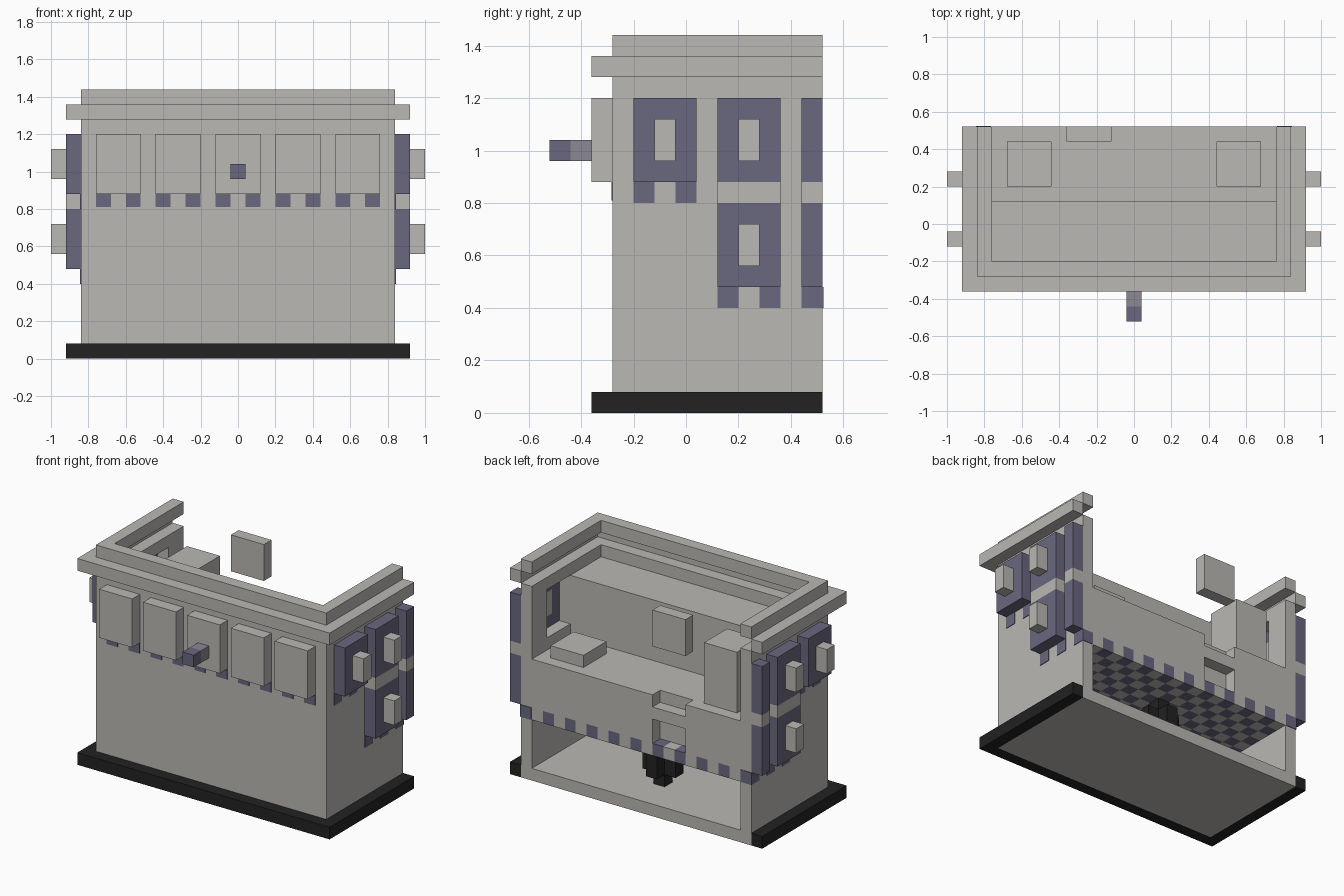
import bpy, bmesh
from mathutils import Vector

cube = bpy.data.objects.get("Cube")
if cube:
    bpy.data.objects.remove(cube, do_unlink=True)


def material(name, r, g, b):
    m = bpy.data.materials.new(name)
    m.use_nodes = True
    m.diffuse_color = (r, g, b, 1)
    m.node_tree.nodes["Principled BSDF"].inputs["Base Color"].default_value = (r, g, b, 1)
    return m


STONE = material("stone grey", .49, .48, .455)
PURPLE = material("dusky purple", .144, .136, .209)
MAUVE = material("pale mauve", .258, .246, .287)
BLACK = material("soft black", .016, .016, .016)


def finish(bm, name, *mats):
    mesh = bpy.data.meshes.new(name)
    bm.to_mesh(mesh)
    bm.free()
    for m in mats:
        mesh.materials.append(m)
    ob = bpy.data.objects.new(name, mesh)
    bpy.context.collection.objects.link(ob)
    return ob


def boxes(name, mat, *spans):
    """One object from boxes, each given as (x range, y range, z range)."""
    bm = bmesh.new()
    for span in spans:
        lo, hi = (Vector(p) for p in zip(*[sorted(r) for r in span]))
        verts = bmesh.ops.create_cube(bm, size=1)["verts"]
        for v in verts:
            v.co = (lo + hi) / 2 + v.co * (hi - lo)
    return finish(bm, name, mat)


def ring(name, mat, x, x_in, y, y_in, z):
    """Three-sided band, open at the back."""
    return boxes(name, mat, ((-x, x), (y, y_in), z),
                 ((x_in, x), (y_in, BACK), z), ((-x, -x_in), (y_in, BACK), z))


BACK, OUT, IN, EDGE = .52, .84, .76, .92
FRONT, FRONT_IN, FRONT_EDGE = -.28, -.20, -.36
EPS = .004
U = .08

# Base, floor and walls
boxes("ground_floor", STONE, ((-OUT, OUT), (FRONT, BACK), (0, U)))
ring("base_trim", BLACK, EDGE, OUT, FRONT_EDGE, FRONT, (0, U))
boxes("front_wall", STONE, ((-OUT, OUT), (FRONT, FRONT_IN), (U, 1.28)))
ring("cornice", STONE, EDGE, OUT, FRONT_EDGE, FRONT, (1.28, 1.36))
ring("parapet", STONE, OUT, IN, FRONT, FRONT_IN, (1.36, 1.44))

# Upper storey: slab with a niche at the back, and a raised front section
boxes("upper_floor", STONE,
      ((-IN, IN), (FRONT_IN, .44), (.48, .8)),
      ((-IN, -.36), (.44, BACK), (.48, .8)),
      ((-.12, IN), (.44, BACK), (.48, .8)),
      ((-.36, -.12), (.44, BACK), (.64, .72)))
boxes("raised_section", STONE, ((-IN, IN), (FRONT_IN, .12), (.8, 1.2)))
boxes("tall_block", STONE, ((-.68, -.44), (.2, .44), (.8, 1.2)))
boxes("low_block", STONE, ((.44, .68), (.2, .44), (.8, .88)))
boxes("floating_panel", STONE, ((-.36, -.12), (.44, BACK), (1.12, 1.36)))

# Chequered ceiling layer, coloured by cell parity
bm = bmesh.new()
nx, ny = 19, 9
bmesh.ops.create_grid(bm, x_segments=nx, y_segments=ny, size=.5)
for v in bm.verts:
    v.co = (v.co.x * nx * U, v.co.y * ny * U + .16, .4)
top = bmesh.ops.extrude_face_region(bm, geom=bm.faces[:])["geom"]
for v in top:
    if isinstance(v, bmesh.types.BMVert):
        v.co.z += U
bmesh.ops.recalc_face_normals(bm, faces=bm.faces[:])
for f in bm.faces:
    c = f.calc_center_median() - f.normal * U / 2
    f.material_index = int((round(c.x / U) + round(c.y / U)) % 2 == 0)
finish(bm, "chequered_ceiling", STONE, PURPLE)

# Hanging lamp: a centre column and a cross of arms
boxes("lamp", BLACK, ((-.04, .04), (.2, .28), (U, .4)),
      ((-.12, .12), (.2, .28), (.16, .32)),
      ((-.04, .04), (.12, .36), (.16, .32)))

# Front panels with two corbels each
for i in range(5):
    x = (i - 2) * .32
    boxes("front_panel_%d" % (i + 1), STONE, ((x - .12, x + .12), (FRONT_EDGE, FRONT), (.88, 1.2)))
    boxes("front_corbels_%d" % (i + 1), PURPLE,
          *[((x + a, x + a + U), (FRONT - EPS, FRONT_IN), (.81, .88)) for a in (-.12, .04)])

# Front spout
boxes("spout_neck", MAUVE, ((-.04, .04), (-.44, FRONT_EDGE), (.96, 1.04)))
boxes("spout_tip", PURPLE, ((-.04, .04), (-.52, -.44), (.96, 1.04)))

# Side walls, windows and their corbels
for s, side in ((1, "left"), (-1, "right")):
    wall, outer = (s * IN, s * OUT), (s * OUT, s * EDGE)
    boxes(side + "_wall", STONE,
          (wall, (FRONT_IN, BACK), (U, .88)),
          (wall, (FRONT_IN, .12), (.88, 1.2)),
          (wall, (.36, BACK), (.88, 1.2)),
          (wall, (FRONT_IN, BACK), (1.2, 1.28)))
    boxes(side + "_window_band", STONE, (outer, (.12, .36), (.8, .88)),
          (outer, (.44, BACK), (.8, .88)))
    for n, (y0, y1, z) in enumerate(((-.2, .04, .88), (.12, .36, .88), (.44, BACK, .88),
                                     (.12, .36, .48), (.44, BACK, .48))):
        tag = "%s_window_%d" % (side, n + 1)
        boxes(tag, PURPLE, (outer, (y0, y1), (z, z + .32)))
        if y1 < BACK:
            boxes(tag + "_block", STONE, ((s * (OUT - EPS), s), (y0 + U, y1 - U), (z + U, z + .24)))
        if y0 < 0 or z < .5:
            starts = {y0, y1 - U}
            boxes(tag + "_corbels", PURPLE,
                  *[((s * (IN + EPS), s * (OUT + EPS)),
                     (y, y + U + (EPS if y > .4 else 0)), (z - U, z)) for y in sorted(starts)])
